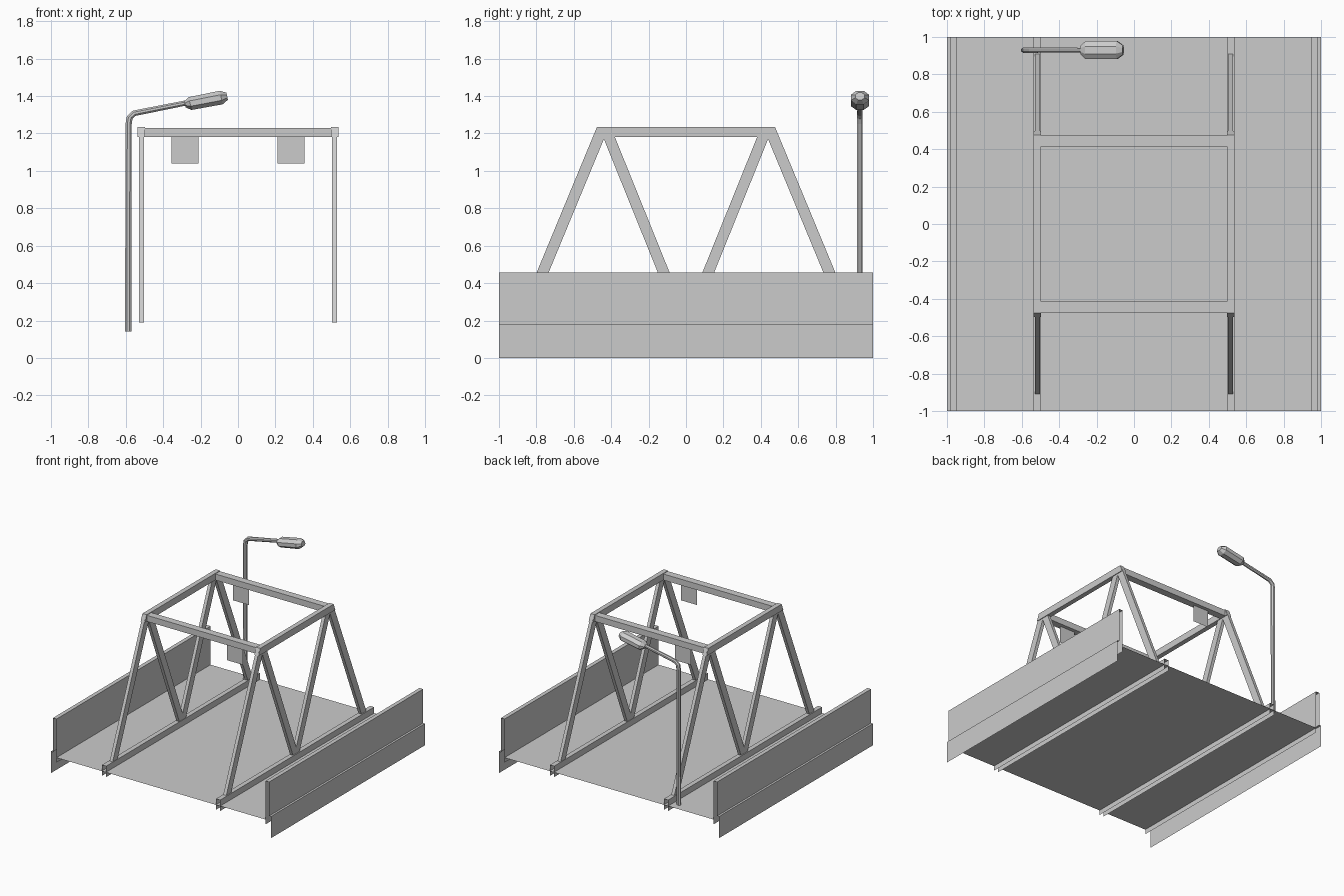
import bpy, math
from mathutils import Vector

if "Cube" in bpy.data.objects:
    bpy.data.objects.remove(bpy.data.objects["Cube"])


def make(name, verts, faces):
    me = bpy.data.meshes.new(name)
    me.from_pydata([tuple(v) for v in verts], [], faces)
    me.update()
    ob = bpy.data.objects.new(name, me)
    bpy.context.collection.objects.link(ob)
    return ob


def sheet(name, profile, s=1):
    """Open x-z profile swept along the full length of the deck."""
    n = len(profile)
    verts = [(s * x, y, z) for y in (-1, 1) for x, z in profile]
    quads = [(i, i + 1, n + i + 1, n + i) for i in range(n - 1)]
    return make(name, verts, [q if s > 0 else q[::-1] for q in quads])


def prism(name, outline, x0, x1):
    """Closed y-z outline extruded between two x positions."""
    n = len(outline)
    verts = [(x, y, z) for x in (x0, x1) for y, z in outline]
    faces = [(i, (i + 1) % n, n + (i + 1) % n, n + i) for i in range(n)]
    faces += [tuple(range(n))[::-1], tuple(range(n, 2 * n))]
    ob = make(name, verts, faces)
    import bmesh
    bm = bmesh.new()
    bm.from_mesh(ob.data)
    bmesh.ops.recalc_face_normals(bm, faces=bm.faces)
    bm.to_mesh(ob.data)
    bm.free()
    return ob


def loft(name, rings, n=8, y=0.93):
    """Rings in the plane y: (x, z, tilt of axis from vertical, half width y, half height)."""
    verts, faces = [], []
    for x, z, tilt, wy, wh in rings:
        u = Vector((math.cos(tilt), 0, -math.sin(tilt)))
        for k in range(n):
            a = 2 * math.pi * (k + 0.5) / n
            verts.append(Vector((x, y, z)) + u * wh * math.cos(a)
                         + Vector((0, wy * math.sin(a), 0)))
    for r in range(len(rings) - 1):
        for k in range(n):
            j = (k + 1) % n
            faces.append((r * n + k, r * n + j, (r + 1) * n + j, (r + 1) * n + k))
    m = (len(rings) - 1) * n
    faces += [tuple(range(n))[::-1], tuple(range(m, m + n))]
    return make(name, verts, faces)


# Road deck
sheet("deck", [(-0.95, 0.14), (0.95, 0.14)][::-1])

for s, side in ((-1, "left"), (1, "right")):
    # Side wall with stepped lower fascia
    sheet(side + "_wall", [(0.95, 0.10), (0.95, 0.457), (0.983, 0.457),
                           (0.983, 0.178), (1, 0.178), (1, 0)], s)
    # Girder carrying the truss
    sheet(side + "_girder", [(0.5, 0.10), (0.5, 0.19), (0.538, 0.19), (0.538, 0.10)], s)
    # Top chord
    prism(side + "_top_chord", [(-0.498, 1.18), (0.498, 1.18), (0.476, 1.235), (-0.476, 1.235)],
          s * 0.497, s * 0.536)
    # Truss diagonals
    for f, end in ((1, "front"), (-1, "back")):
        leg = [(-0.909, 0.19), (-0.845, 0.19), (-0.414, 1.23), (-0.478, 1.23)]
        brace = [(-0.043, 0.19), (0.02, 0.19), (-0.388, 1.2), (-0.451, 1.2)]
        for nm, pts in (("leg", leg), ("brace", brace)):
            prism(f"{side}_{end}_{nm}", [(f * y, z) for y, z in pts], s * 0.503, s * 0.53)
    # Cross beam and hanging sign panel
    y0, y1 = -s * 0.415, -s * 0.474
    prism(("front" if s > 0 else "back") + "_cross_beam",
          [(y0, 1.18), (y1, 1.18), (y1, 1.23), (y0, 1.23)], -0.5, 0.5)
    xs = sorted((s * 0.21, s * 0.355))
    make(side + "_sign", [(xs[0], -s * 0.445, 1.04), (xs[1], -s * 0.445, 1.04),
                          (xs[1], -s * 0.445, 1.18), (xs[0], -s * 0.445, 1.18)], [(0, 1, 2, 3)])

# Street lamp: bent pole and faceted head
loft("lamp_pole", [(-0.587, 0.14, 0, 0.016, 0.018), (-0.585, 1.25, 0, 0.016, 0.018),
                   (-0.579, 1.285, 0.4, 0.016, 0.018), (-0.555, 1.308, 1.1, 0.016, 0.017),
                   (-0.27, 1.365, 1.37, 0.013, 0.015)])
axis = 1.365
loft("lamp_head", [(-0.284, 1.356, axis, 0.026, 0.018), (-0.256, 1.36, axis, 0.052, 0.038),
                   (-0.09, 1.392, axis, 0.052, 0.040), (-0.058, 1.399, axis, 0.027, 0.021)])
